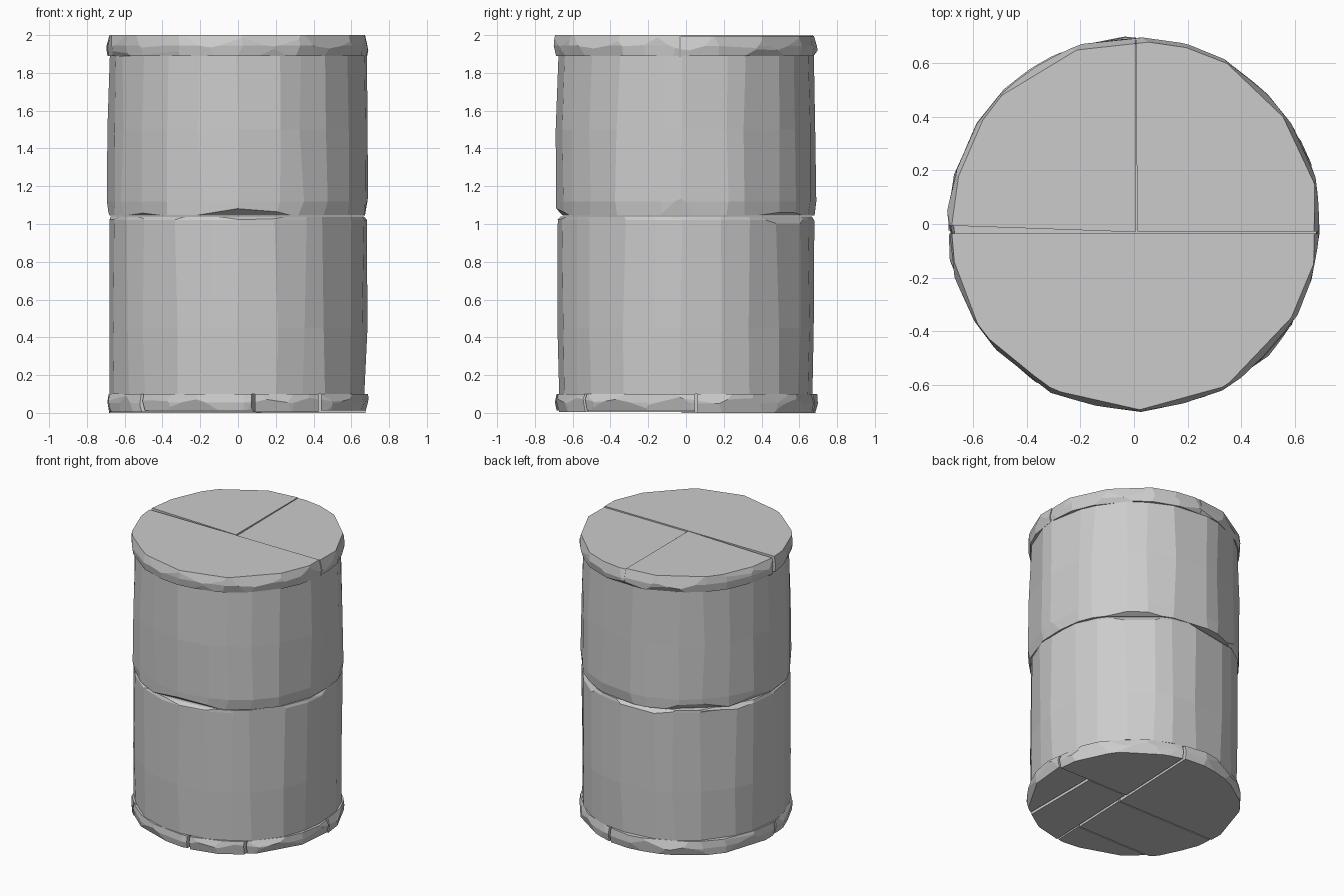
import bpy, bmesh, random
from math import sin, cos, tau, radians
from mathutils import Vector

cube = bpy.data.objects.get("Cube")
if cube:
    bpy.data.objects.remove(cube)

# Stone material
stone = bpy.data.materials.new("grey_stone")
stone.use_nodes = True
grey = (0.6, 0.6, 0.6, 1)
stone.diffuse_color = grey
stone.node_tree.nodes["Principled BSDF"].inputs["Base Color"].default_value = grey


def rough_cylinder(profile, seed, sides=24):
    """Hand-hewn cylinder from (radius, z) rings, bottom to top."""
    rnd = random.Random(seed)
    bm = bmesh.new()
    rings = []
    offsets = [rnd.uniform(-0.25, 0.25) for _ in range(sides)]
    for r, z in profile:
        ring = []
        for i in range(sides):
            a = tau * (i + offsets[i] + rnd.uniform(-0.08, 0.08)) / sides
            rr = r + rnd.uniform(-0.006, 0.006)
            ring.append(bm.verts.new((rr * cos(a), rr * sin(a), z)))
        rings.append(ring)
    for low, high in zip(rings, rings[1:]):
        for i in range(sides):
            j = (i + 1) % sides
            bm.faces.new((low[i], low[j], high[j], high[i]))
    bm.faces.new(rings[0][::-1])
    bm.faces.new(rings[-1])
    return bm


def clip(bm, point, normal):
    """Cut away everything on the normal's side and close the cut."""
    geom = bm.verts[:] + bm.edges[:] + bm.faces[:]
    bmesh.ops.bisect_plane(bm, geom=geom, dist=1e-5, plane_co=point,
                           plane_no=normal, clear_outer=True)
    bmesh.ops.holes_fill(bm, edges=[e for e in bm.edges if e.is_boundary], sides=0)


def chip(bm, angle, depth, height, z, side):
    """Knock a slanted flake off the rim at z; side is 1 for top, -1 for bottom."""
    a, r = radians(angle), 0.69
    point = Vector(((r - depth) * cos(a), (r - depth) * sin(a), z))
    clip(bm, point, Vector((height * cos(a), height * sin(a), side * depth)))


def finish(bm, name):
    bmesh.ops.recalc_face_normals(bm, faces=bm.faces[:])
    mesh = bpy.data.meshes.new(name)
    bm.to_mesh(mesh)
    bm.free()
    mesh.materials.append(stone)
    bpy.context.collection.objects.link(bpy.data.objects.new(name, mesh))


# Lower drum, with flakes along its upper rim
bm = rough_cylinder([(0.675, 0.1), (0.683, 0.45), (0.683, 1.02), (0.678, 1.04)], 3)
for angle, depth, height in [(232, 0.04, 0.03), (275, 0.04, 0.025), (0, 0.025, 0.025),
                             (50, 0.04, 0.06), (100, 0.05, 0.05), (150, 0.04, 0.05),
                             (190, 0.03, 0.03)]:
    chip(bm, angle, depth, height, 1.04, 1)
finish(bm, "lower_drum")

# Upper drum, with flakes along its lower rim
bm = rough_cylinder([(0.683, 1.045), (0.692, 1.12), (0.687, 1.5), (0.677, 1.89)], 8)
for angle, depth, height in [(274, 0.055, 0.04), (358, 0.02, 0.1), (50, 0.04, 0.02),
                             (130, 0.04, 0.05), (165, 0.03, 0.04), (222, 0.025, 0.02)]:
    chip(bm, angle, depth, height, 1.045, -1)
finish(bm, "upper_drum")

# Split discs: each slab lists the planes (point, outward normal) bounding it
X, Y = Vector((1, 0, 0)), Vector((0, 1, 0))


def slab(name, low, high, seed, edge, side, planes):
    bm = rough_cylinder([(0.69, low), (0.697, (low + high) / 2), (0.69, high)], seed)
    rnd = random.Random(seed)
    for i in range(14):
        chip(bm, i * 25.7 + rnd.uniform(-8, 8), rnd.uniform(0.01, 0.025),
             rnd.uniform(0.04, 0.08), edge, side)
    for i in range(9):
        chip(bm, i * 40 + rnd.uniform(-9, 9), rnd.uniform(0.008, 0.02),
             rnd.uniform(0.02, 0.05), low + high - edge, -side)
    for point, normal in planes:
        clip(bm, point, normal)
    finish(bm, name)


# Cap in three pieces
slab("cap_front", 1.89, 2.0, 11, 2.0, 1, [(Y * -0.035, Y)])
slab("cap_back_left", 1.89, 1.995, 11, 1.995, 1,
     [(Y * -0.028, -Y), (X * 0.012, -X - Y * 0.008)])
slab("cap_back_right", 1.89, 2.0, 11, 2.0, 1,
     [(Y * -0.03, -Y - X * 0.035), (X * 0.005, X)])

# Base in six fitted slabs
west, east = (X * 0.1, X - Y * 0.04), (X * 0.118, -X + Y * 0.04)
base = {
    "base_back_right": [west, (Y * -0.025, -Y)],
    "base_middle_right": [west, (Y * -0.04, Y), (Y * -0.455, -Y)],
    "base_front_right": [west, (Y * -0.47, Y)],
    "base_back_left": [east, (Y * 0.062, -Y)],
    "base_front_middle": [east, (Y * 0.048, Y), (X * 0.425, X)],
    "base_front_left": [(Y * 0.048, Y), (X * 0.44, -X)],
}
for i, (name, planes) in enumerate(base.items()):
    low = 0.006 * (i % 3)
    slab(name, low, 0.1, 21, low, -1, planes)
